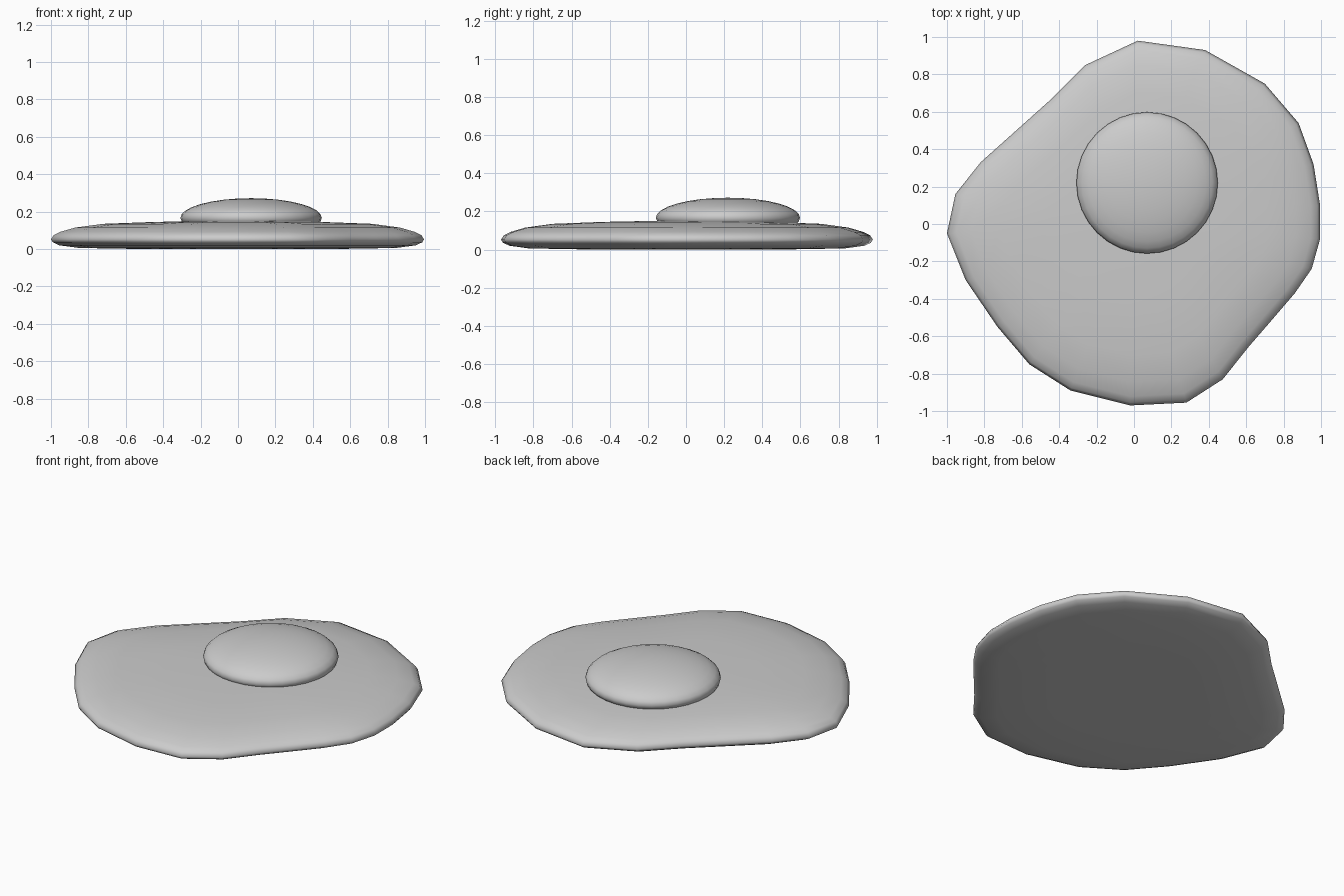
import bpy, bmesh

if "Cube" in bpy.data.objects:
    bpy.data.objects.remove(bpy.data.objects["Cube"])

# Irregular outline of the egg white, clockwise from the back
outline = [(0.02, 0.98), (0.38, 0.93), (0.70, 0.75), (0.88, 0.54), (0.96, 0.32), (0.995, 0.10),
           (0.995, -0.08), (0.95, -0.24), (0.86, -0.37), (0.74, -0.51), (0.61, -0.66), (0.475, -0.83),
           (0.28, -0.955), (-0.02, -0.97), (-0.34, -0.89), (-0.56, -0.75), (-0.73, -0.55), (-0.90, -0.30),
           (-1.0, -0.05), (-0.955, 0.16), (-0.82, 0.33), (-0.63, 0.50), (-0.44, 0.67), (-0.26, 0.85)]

# Cross-section: outline scale and height, from the underside to the top
section = [(0.50, 0.0), (0.85, 0.006), (0.955, 0.02), (0.99, 0.036), (1.0, 0.052), (0.985, 0.075),
           (0.95, 0.092), (0.87, 0.115), (0.72, 0.135), (0.45, 0.145), (0.2, 0.15)]


def finish(bm, name):
    bmesh.ops.recalc_face_normals(bm, faces=bm.faces)
    mesh = bpy.data.meshes.new(name)
    bm.to_mesh(mesh)
    bm.free()
    mesh.shade_smooth()
    obj = bpy.data.objects.new(name, mesh)
    bpy.context.collection.objects.link(obj)
    return obj


# Egg white: outline rings stacked along the cross-section
bm = bmesh.new()
rings = [[bm.verts.new((x * s, y * s, z)) for x, y in outline] for s, z in section]
n = len(outline)
for low, high in zip(rings, rings[1:]):
    for i in range(n):
        j = (i + 1) % n
        bm.faces.new((low[i], low[j], high[j], high[i]))
bm.faces.new(rings[0])
bm.faces.new(rings[-1])
finish(bm, "egg_white")

# Yolk: flattened ball sunk into the white
bm = bmesh.new()
bmesh.ops.create_uvsphere(bm, u_segments=32, v_segments=16, radius=1)
bmesh.ops.scale(bm, vec=(0.378, 0.378, 0.105), verts=bm.verts)
bmesh.ops.translate(bm, vec=(0.07, 0.22, 0.167), verts=bm.verts)
finish(bm, "yolk")
